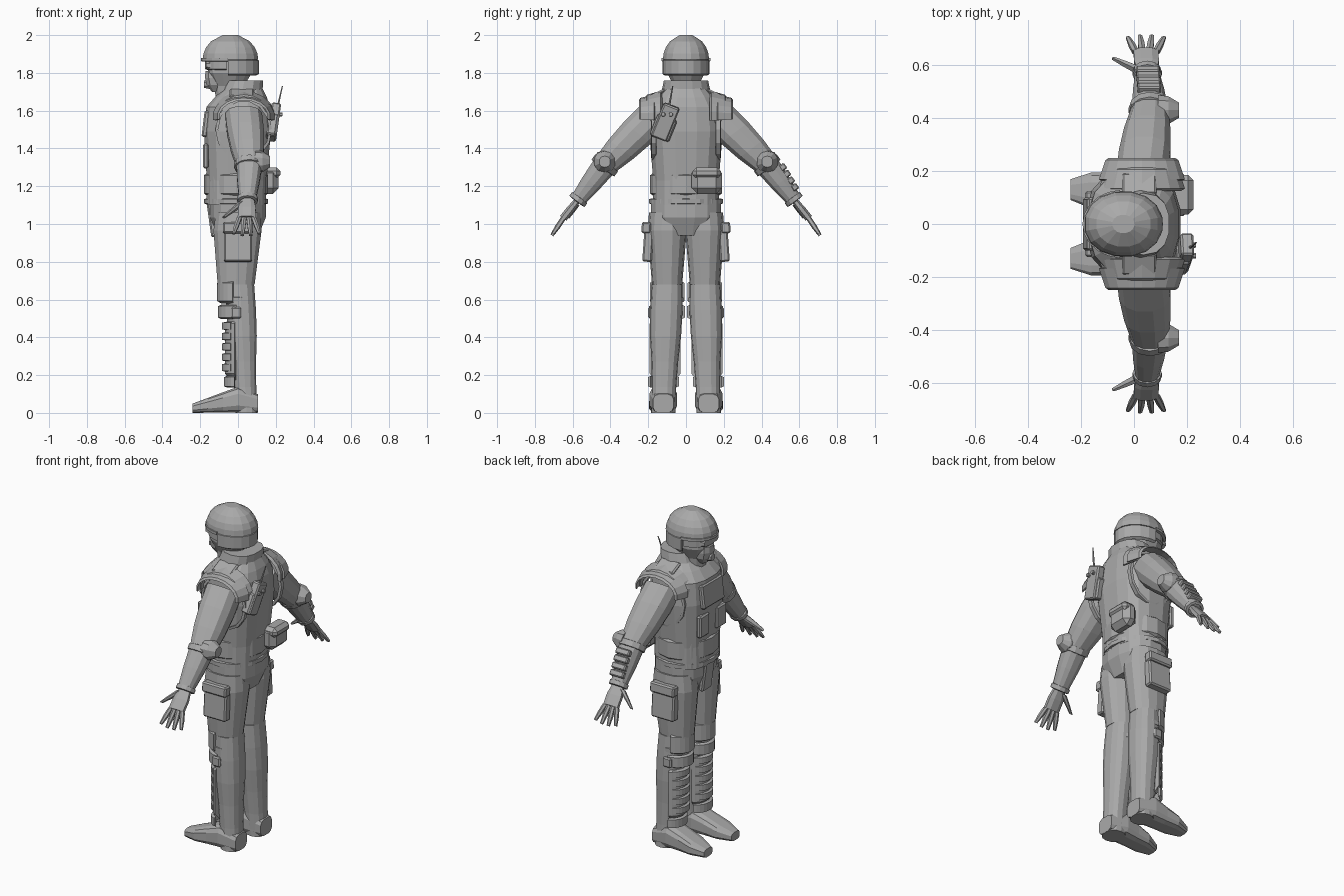
import bpy
import bmesh
from math import cos, sin, radians, copysign
from mathutils import Vector, Matrix, Euler

if "Cube" in bpy.data.objects:
    bpy.data.objects.remove(bpy.data.objects["Cube"])

GREY = (0.4, 0.4, 0.4, 1)
grey = bpy.data.materials.new("plain grey")
grey.use_nodes = True
grey.diffuse_color = GREY
grey.node_tree.nodes["Principled BSDF"].inputs["Base Color"].default_value = GREY

# Directions and joints; the figure looks along -x
X, Y, Z = Vector((1, 0, 0)), Vector((0, 1, 0)), Vector((0, 0, 1))
ARM_OUT = Vector((0, .8, .6))
SIDEWAYS = (X, Z, Y)
AROUND_ARM = (X, ARM_OUT, ARM_OUT.cross(X))
SHOULDER = Vector((.03, .17, 1.57))
ELBOW = Vector((.06, .43, 1.31))
WRIST = Vector((.05, .57, 1.13))
KNUCKLES = Vector((.045, .65, 1.03))
HIP = Vector((0, .1, 1.06))
KNEE = Vector((0, .1, .68))
HEEL = Vector((.045, .12, 0))
CROWN = Vector((-.04, 0, 1.87))


def finish(name, bm, both):
    """Make the object; with both, add its mirror copy on the other side."""
    for side in ("right_", "left_") if both else ("",):
        if side == "left_":
            bmesh.ops.scale(bm, vec=(1, -1, 1), verts=bm.verts)
        bmesh.ops.recalc_face_normals(bm, faces=bm.faces)
        mesh = bpy.data.meshes.new(side + name)
        bm.to_mesh(mesh)
        mesh.materials.append(grey)
        bpy.context.collection.objects.link(bpy.data.objects.new(side + name, mesh))
    bm.free()


def skin(bm, rings, closed_ends=True):
    """Join matching rings of vertices with quads and cap both ends."""
    for ring, following in zip(rings, rings[1:]):
        for i in range(len(ring)):
            bm.faces.new((ring[i - 1], ring[i], following[i], following[i - 1]))
    if closed_ends:
        bm.faces.new(rings[0])
        bm.faces.new(rings[-1])


def loft(name, start, end, radii, flat=1, widths=None, sides=12, power=.85,
         u=X, v=Y, both=False):
    """Skin evenly spaced oval sections from start to end."""
    bm = bmesh.new()
    rings = []
    for step, radius in enumerate(radii):
        centre = Vector(start).lerp(Vector(end), step / (len(radii) - 1))
        width = widths[step] if widths else radius * flat
        ring = []
        for i in range(sides):
            angle = radians(360 * (i + .5) / sides)
            c, s = (copysign(abs(t) ** power, t) for t in (cos(angle), sin(angle)))
            ring.append(bm.verts.new(centre + u * radius * c + v * width * s))
        rings.append(ring)
    skin(bm, rings)
    finish(name, bm, both)


def arc(name, centre, depth, width, height, sweep=360, facing=180, thick=.015,
        steps=10, axes=(X, Y, Z), taper=1, both=False):
    """Curved plate, or a closed band when the sweep is a full turn."""
    bm = bmesh.new()
    a, b, c = axes
    whole = sweep == 360
    rings = []
    for i in range(steps + (not whole)):
        angle = radians(facing + sweep * (i / steps - .5))
        ring = []
        for grow, lift, size in ((0, -.5, 1), (thick, -.4, 1), (thick, .4, taper), (0, .5, taper)):
            ring.append(bm.verts.new(Vector(centre) + c * lift * height
                                     + a * (depth + grow) * size * cos(angle)
                                     + b * (width + grow) * size * sin(angle)))
        rings.append(ring)
    skin(bm, rings + rings[:1] if whole else rings, not whole)
    finish(name, bm, both)


def box(name, centre, size, tilt=0, pitch=0, bevel=.008, both=False):
    """Chamfered box, tilted about x and pitched about y."""
    bm = bmesh.new()
    bmesh.ops.create_cube(bm, size=1)
    bmesh.ops.scale(bm, vec=size, verts=bm.verts)
    bmesh.ops.bevel(bm, geom=bm.edges[:], offset=bevel, segments=1, affect='EDGES')
    spin = Euler((radians(tilt), radians(pitch), 0)).to_matrix().to_4x4()
    bm.transform(Matrix.Translation(centre) @ spin)
    finish(name, bm, both)


# Head, mask and goggles
loft("head", (-.05, 0, 1.66), CROWN, [.07, .08, .12, .12], flat=.85)
loft("face_mask", (-.11, 0, 1.7), (-.12, 0, 1.81), [.03, .055, .06, .055], sides=10)
loft("mask_filter", (-.14, 0, 1.74), (-.18, 0, 1.74), [.03, .02], sides=8, u=Y, v=Z)
arc("goggle_band", (-.05, 0, 1.84), .11, .1, height=.05, sweep=170)
loft("goggle_lens", (-.13, .04, 1.84), (-.17, .04, 1.84), [.04, .03], flat=.7,
     sides=8, u=Y, v=Z, both=True)

# Helmet: rounded dome, skirt over ears and nape, short brim
dome = [.15 * (1 - (i * .24) ** 2) ** .5 for i in range(5)]
loft("helmet", CROWN, CROWN + Z * .13, dome, flat=.83, sides=16, power=.95)
arc("helmet_skirt", CROWN - Z * .04, .135, .11, height=.09, sweep=190, facing=0)
arc("helmet_brim", CROWN, .14, .115, height=.02, sweep=170)

# Collar, vest and belt
loft("collar", (.01, 0, 1.65), (.035, 0, 1.76), [.14, .11, .1], flat=1.17, sides=14)
loft("vest", (-.01, 0, 1.1), (0, 0, 1.62), [.16, .16, .17, .18, .17], flat=1.1,
     sides=16, power=.75)
loft("vest_top", (0, 0, 1.62), (.03, 0, 1.72), [.17, .14, .1], flat=1.1,
     sides=16, power=.75)
arc("vest_hem", (-.01, 0, 1.12), .155, .18, height=.03, steps=16)
arc("belt", (-.01, 0, 1.21), .155, .175, height=.12, steps=16)
arc("armhole_rim", SHOULDER - Z * .07, .135, .15, height=.03, steps=14,
    axes=SIDEWAYS, both=True)
for layer in range(2):
    arc(f"shoulder_pad_{layer}", SHOULDER + Y * .035 * layer, .15, .12 - layer * .02,
        height=.09, sweep=200, facing=90, axes=SIDEWAYS, taper=.85, both=True)
box("shoulder_strap", (.02, .15, 1.69), (.13, .09, .02), tilt=-25, both=True)
box("chest_pouch", (-.17, .08, 1.36), (.03, .09, .13), both=True)
box("chest_plate", (-.17, 0, 1.53), (.03, .2, .14), pitch=7)
box("front_flap", (-.14, 0, 1.03), (.03, .09, .2), pitch=-8)

# Back pouch and radio
box("back_pouch", (.17, .11, 1.23), (.09, .16, .14), bevel=.03)
box("back_pouch_lid", (.18, .11, 1.27), (.09, .15, .06), bevel=.02)
box("radio_holder", (.18, -.12, 1.51), (.05, .11, .12), tilt=-22, pitch=8)
box("radio", (.19, -.11, 1.54), (.05, .09, .19), tilt=-22, pitch=8)
for label, y in (("outer", -.12), ("inner", -.08)):
    loft(f"{label}_radio_knob", (.2, y, 1.58), (.235, y, 1.58), [.013, .01],
         sides=8, u=Y, v=Z)
loft("antenna", (.21, -.09, 1.62), (.235, -.07, 1.73), [.006, .003], sides=6)

# Arms
loft("upper_arm", SHOULDER, ELBOW, [.1, .1, .09, .07], flat=.95, v=ARM_OUT, both=True)
loft("forearm", ELBOW, WRIST, [.07, .06, .045], flat=.95, v=ARM_OUT, both=True)
arc("elbow_strap", ELBOW, .065, .06, height=.04, steps=12, axes=AROUND_ARM, both=True)
loft("elbow_pad", ELBOW + X * .03 + Z * .02, ELBOW + X * .11 + Z * .02, [.06, .055, .03],
     sides=10, u=Y, v=Z, both=True)
arc("glove_cuff", WRIST, .04, .035, height=.03, steps=12, axes=AROUND_ARM, both=True)
for i in range(4):
    spot = ELBOW.lerp(WRIST, .25 + i * .18) + ARM_OUT * (.06 - i * .005)
    box(f"forearm_plate_{i}", spot, (.09, .035, .035), tilt=36, bevel=.006)

# Hands: palm, then fingers fanning out from the knuckles
loft("palm", WRIST, KNUCKLES, [.036, .05, .05], flat=.45, sides=8, v=ARM_OUT, both=True)
for i, label in enumerate(("index", "middle", "ring", "little")):
    across = i - 1.5
    reach = 1.05 - .1 * abs(across)
    loft(f"{label}_finger", KNUCKLES + X * across * .026,
         KNUCKLES + Vector((across * .045, .06 * reach, -.09 * reach)),
         [.014, .014, .009], sides=6, v=ARM_OUT, both=True)
loft("thumb", (.02, .58, 1.11), (-.075, .625, 1.035), [.02, .016, .009],
     sides=6, v=ARM_OUT, both=True)

# Trousers
loft("hips", (0, 0, 1.13), (0, 0, .94), [.15, .15, .11], flat=1.25, sides=16)
loft("thigh", HIP, KNEE - X * .01, [.12, .13, .12, .11, .1], flat=.8, sides=14, both=True)
loft("lower_leg", KNEE + X * .01, HEEL, [.077, .08, .077, .066, .06, .06], flat=1.07,
     sides=14, both=True)
box("thigh_pocket", (0, .2, .9), (.15, .05, .2), tilt=4, both=True)
box("thigh_pocket_flap", (0, .21, .98), (.16, .05, .06), tilt=4, both=True)

# Knee and shin guards
arc("knee_pad", KNEE - Z * .04, .09, .075, height=.12, sweep=150, thick=.02, both=True)
arc("knee_strap", KNEE - Z * .08, .08, .08, height=.03, steps=14, thick=.008, both=True)
arc("lower_knee_pad", KNEE - Z * .145, .09, .08, height=.075, sweep=170, both=True)
box("knee_buckle", (-.01, .19, .53), (.055, .02, .06), both=True)
arc("shin_backing", (0, .11, .34), .04, .055, height=.33, sweep=150, thick=.03, both=True)
for i in range(5):
    arc(f"shin_plate_{i}", (0, .11, .24 + i * .055), .065, .065, height=.044,
        sweep=125, thick=.02, both=True)
arc("ankle_guard", (0, .12, .165), .06, .07, height=.06, sweep=150, both=True)

# Boots: blunt heel and a foot tapering to the toe
loft("boot_heel", (.105, .12, .05), (0, .12, .07), [.05, .07], widths=[.055, .075],
     power=.6, u=Z, both=True)
loft("boot_foot", (0, .12, .07), (-.24, .13, .025), [.07, .055, .04, .025],
     widths=[.075, .07, .07, .04], power=.6, u=Z, both=True)
